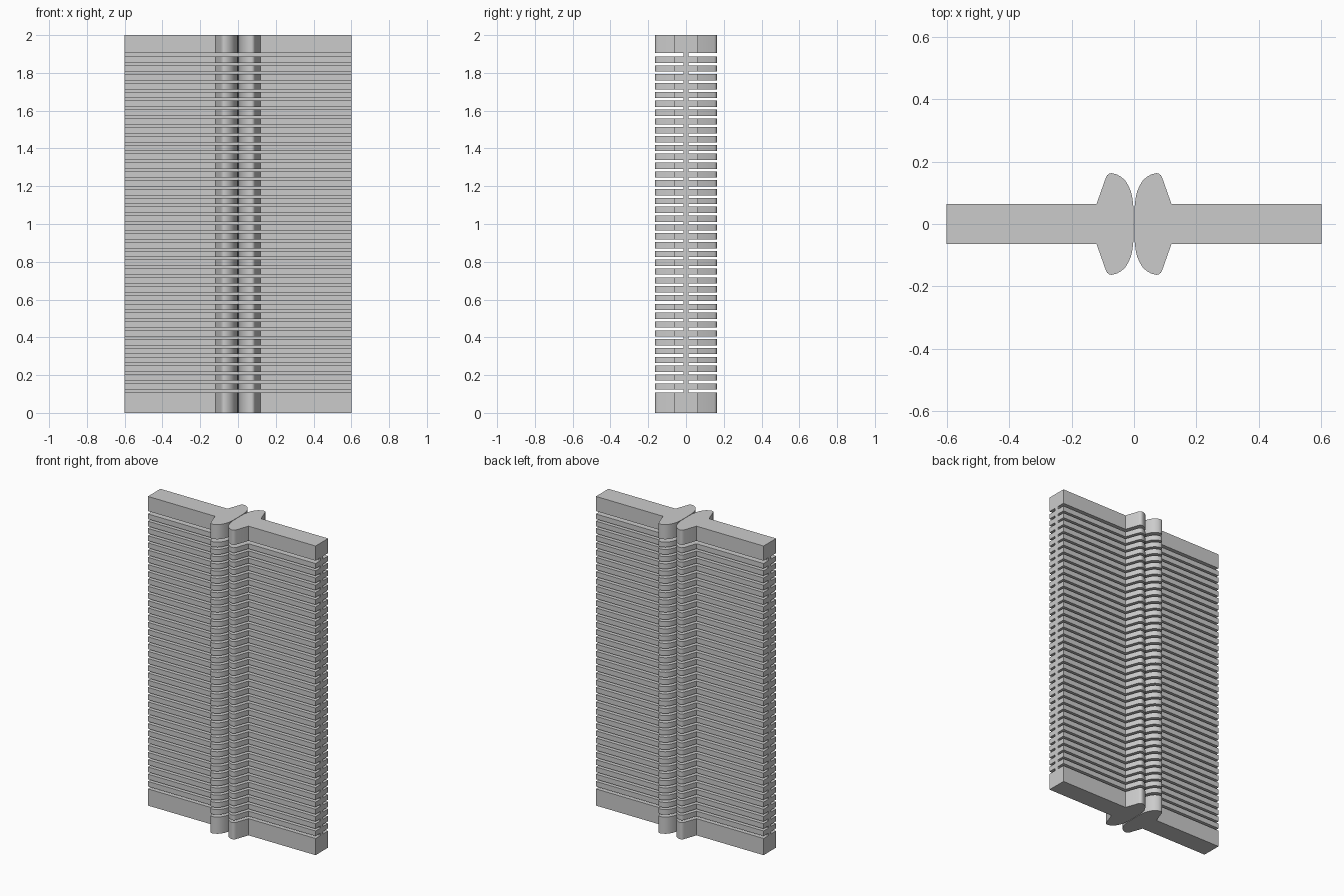
import bpy, bmesh

if "Cube" in bpy.data.objects:
    bpy.data.objects.remove(bpy.data.objects["Cube"])

# Upper half outline of one side: inner curve of the bead, bead tip, then the flat arm
UPPER = [(0.001, 0.0), (0.002, 0.055), (0.005, 0.083), (0.010, 0.104), (0.018, 0.123),
         (0.028, 0.139), (0.041, 0.151), (0.056, 0.159), (0.072, 0.163), (0.080, 0.161),
         (0.086, 0.156), (0.090, 0.149), (0.120, 0.064), (0.600, 0.064)]
PROFILE = UPPER + [(x, -y) for x, y in reversed(UPPER[1:])]
WEB = [(0.001, -0.013), (0.001, 0.013), (0.6, 0.013), (0.6, -0.013)]


def extrude(bm, outline, z0, z1, side):
    """Add a closed prism from an x/y outline, mirrored by side."""
    bottom = [bm.verts.new((x * side, y, z0)) for x, y in outline]
    top = [bm.verts.new((x * side, y, z1)) for x, y in outline]
    bm.faces.new(bottom)
    bm.faces.new(top)
    n = len(outline)
    for i in range(n):
        j = (i + 1) % n
        bm.faces.new((bottom[i], bottom[j], top[j], top[i]))


def part(name, outline, spans, side):
    bm = bmesh.new()
    for z0, z1 in spans:
        extrude(bm, outline, z0, z1, side)
    bmesh.ops.recalc_face_normals(bm, faces=bm.faces)
    mesh = bpy.data.meshes.new(name)
    bm.to_mesh(mesh)
    bm.free()
    obj = bpy.data.objects.new(name, mesh)
    bpy.context.collection.objects.link(obj)
    bpy.ops.object.select_all(action='DESELECT')
    obj.select_set(True)
    bpy.context.view_layer.objects.active = obj
    bpy.ops.object.shade_smooth_by_angle(angle=0.6)


# Evenly spaced slats between the two solid end blocks
COUNT, FIRST, LAST, HALF = 38, 0.140, 1.870, 0.0165
centres = [FIRST + (LAST - FIRST) * i / (COUNT - 1) for i in range(COUNT)]
slats = [(z - HALF, z + HALF) for z in centres]

for label, side in (("left", -1), ("right", 1)):
    part(label + "_bottom_block", PROFILE, [(0.0, 0.108)], side)
    part(label + "_top_block", PROFILE, [(1.905, 2.0)], side)
    part(label + "_slats", PROFILE, slats, side)
    # Thin core sheet that joins the slats
    part(label + "_web", WEB, [(0.05, 1.95)], side)
